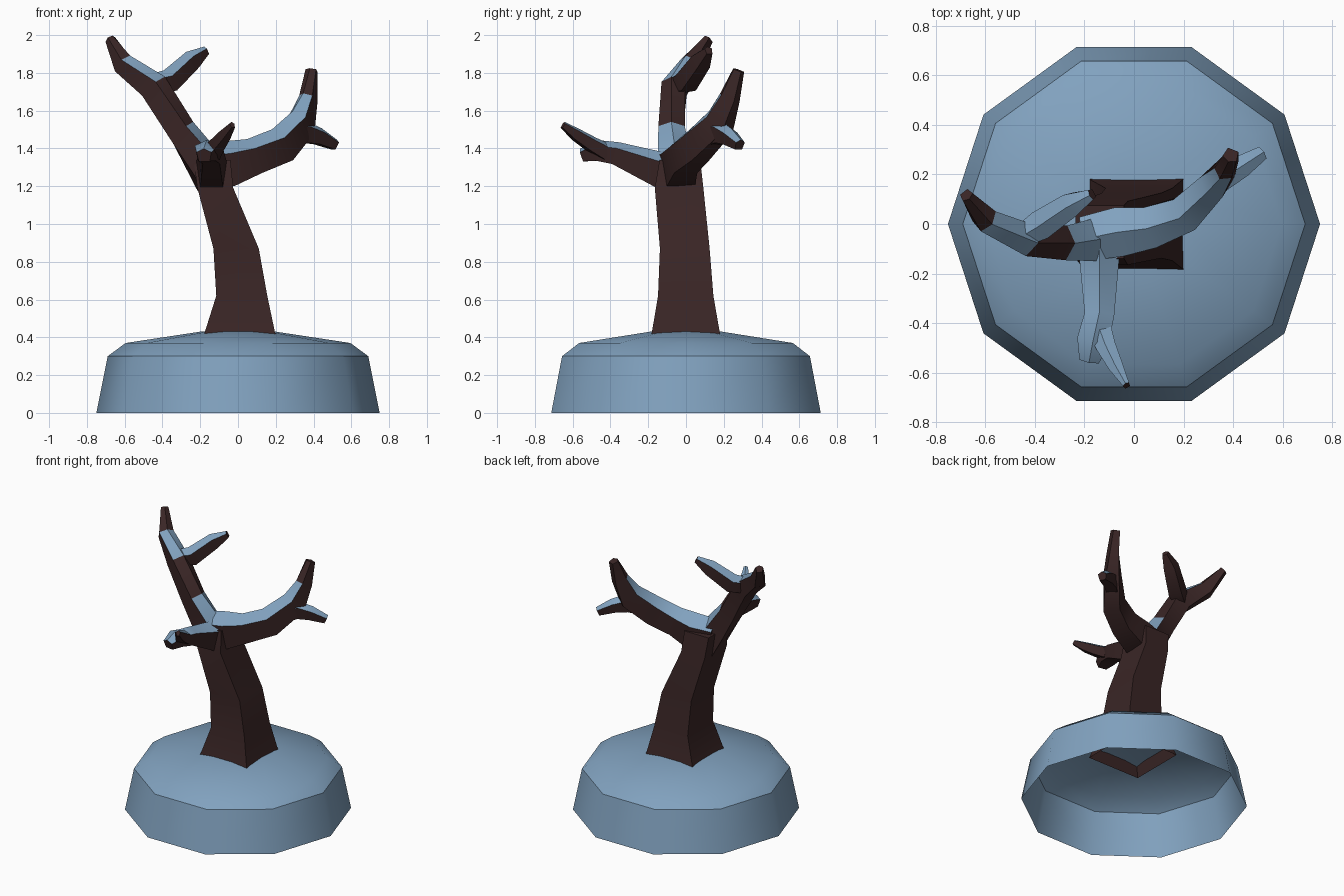
import bpy, bmesh, math
from mathutils import Vector

cube = bpy.data.objects.get("Cube")
if cube:
    bpy.data.objects.remove(cube, do_unlink=True)


def material(name, rgb):
    m = bpy.data.materials.new(name)
    m.use_nodes = True
    m.diffuse_color = (*rgb, 1)
    m.node_tree.nodes["Principled BSDF"].inputs["Base Color"].default_value = (*rgb, 1)
    return m


BARK = material("dark bark", (0.042, 0.019, 0.019))
SNOW = material("blue snow", (0.22, 0.36, 0.52))


def loft(name, rings, mats, cap_start=False, cap_end=False, paint=None, angle=38):
    """Skin a list of closed rings; paint(segment, side) gives the material index."""
    bm = bmesh.new()
    loops = [[bm.verts.new(p) for p in ring] for ring in rings]
    n = len(loops[0])
    for s, (a, b) in enumerate(zip(loops, loops[1:])):
        for i in range(n):
            j = (i + 1) % n
            f = bm.faces.new((a[i], a[j], b[j], b[i]))
            f.material_index = paint(s, i) if paint else 0
    if cap_start:
        bm.faces.new(loops[0][::-1])
    if cap_end:
        bm.faces.new(loops[-1])
    bmesh.ops.recalc_face_normals(bm, faces=bm.faces)
    me = bpy.data.meshes.new(name)
    bm.to_mesh(me)
    bm.free()
    ob = bpy.data.objects.new(name, me)
    bpy.context.collection.objects.link(ob)
    for m in mats:
        me.materials.append(m)
    bpy.ops.object.select_all(action='DESELECT')
    ob.select_set(True)
    bpy.context.view_layer.objects.active = ob
    bpy.ops.object.shade_smooth_by_angle(angle=math.radians(angle))
    return ob


def branch(name, path, snow):
    """Five-sided limb: path rows are x, y, z, half width, half height.
    The two roof faces are snowy on the segments listed in snow."""
    pts = [Vector(p[:3]) for p in path]
    rings = []
    for k, (x, y, z, w, h) in enumerate(path):
        t = (pts[min(k + 1, len(pts) - 1)] - pts[max(k - 1, 0)]).normalized()
        side = t.cross(Vector((0, 0, 1))).normalized()
        up = side.cross(t)
        section = [(-.75, -1), (.75, -1), (1, .45), (0, 1), (-1, .45)]
        rings.append([pts[k] + side * u * w + up * v * h for u, v in section])
    return loft(name, rings, [BARK, SNOW], True, True,
                lambda s, i: int(s in snow and i in (2, 3)))


# Snow mound: ten-sided shell, open underneath
def decagon(r, z):
    return [(r * math.cos(i * math.tau / 10), r * math.sin(i * math.tau / 10), z)
            for i in range(10)]


loft("snow_mound", [decagon(r, z) for r, z in
                    ((.75, 0), (.69, .30), (.595, .37), (.2, .43))],
     [SNOW], cap_end=True)

# Trunk: bent square tube, open at the foot inside the mound
trunk = []
for x0, x1, y0, y1, z in ((-.20, .22, -.20, .20, .35),
                          (-.175, .195, -.18, .178, .43),
                          (-.115, .155, -.148, .145, .62),
                          (-.13, .11, -.138, .125, .87),
                          (-.215, -.025, -.165, .092, 1.19),
                          (-.235, -.04, -.14, .075, 1.34)):
    trunk.append([(x0, y0, z), (x1, y0, z), (x1, y1, z), (x0, y1, z)])
loft("trunk", trunk, [BARK], cap_end=True)

# Left limb, reaching to +x and back
branch("left_branch", [(-.20, -.06, 1.31, .09, .11),
                       (-.05, -.03, 1.32, .10, .12),
                       (.08, -.01, 1.36, .085, .095),
                       (.22, .05, 1.42, .075, .095),
                       (.33, .17, 1.54, .06, .085),
                       (.37, .225, 1.67, .04, .055),
                       (.39, .275, 1.815, .03, .028)], (0, 1, 2, 3, 4))
branch("left_twig", [(.26, .10, 1.46, .05, .06),
                     (.35, .18, 1.49, .05, .06),
                     (.43, .23, 1.465, .045, .045),
                     (.515, .285, 1.42, .028, .028)], (0, 1, 2))

# Front limb with a short stub and a thin rising twig
branch("front_branch", [(-.14, -.02, 1.32, .08, .10),
                        (-.14, -.15, 1.29, .08, .095),
                        (-.14, -.37, 1.375, .06, .06),
                        (-.165, -.47, 1.39, .065, .055),
                        (-.18, -.55, 1.365, .04, .035)], (0, 1, 2, 3))
branch("front_twig", [(-.14, -.42, 1.38, .05, .045),
                      (-.11, -.50, 1.425, .04, .04),
                      (-.07, -.58, 1.475, .03, .033),
                      (-.03, -.65, 1.525, .014, .018)], (0, 1, 2))

# Right limb, rising to -x, with a fork near its top
branch("right_branch", [(-.12, -.05, 1.22, .10, .09),
                        (-.20, -.07, 1.36, .085, .09),
                        (-.30, -.075, 1.50, .07, .075),
                        (-.44, -.06, 1.73, .065, .075),
                        (-.60, .02, 1.85, .05, .055),
                        (-.675, .115, 1.98, .025, .025)], (0, 1, 3))
branch("right_twig", [(-.47, -.06, 1.74, .04, .05),
                      (-.37, 0, 1.76, .06, .06),
                      (-.25, .08, 1.87, .05, .05),
                      (-.17, .12, 1.92, .022, .022)], (0, 1, 2))
